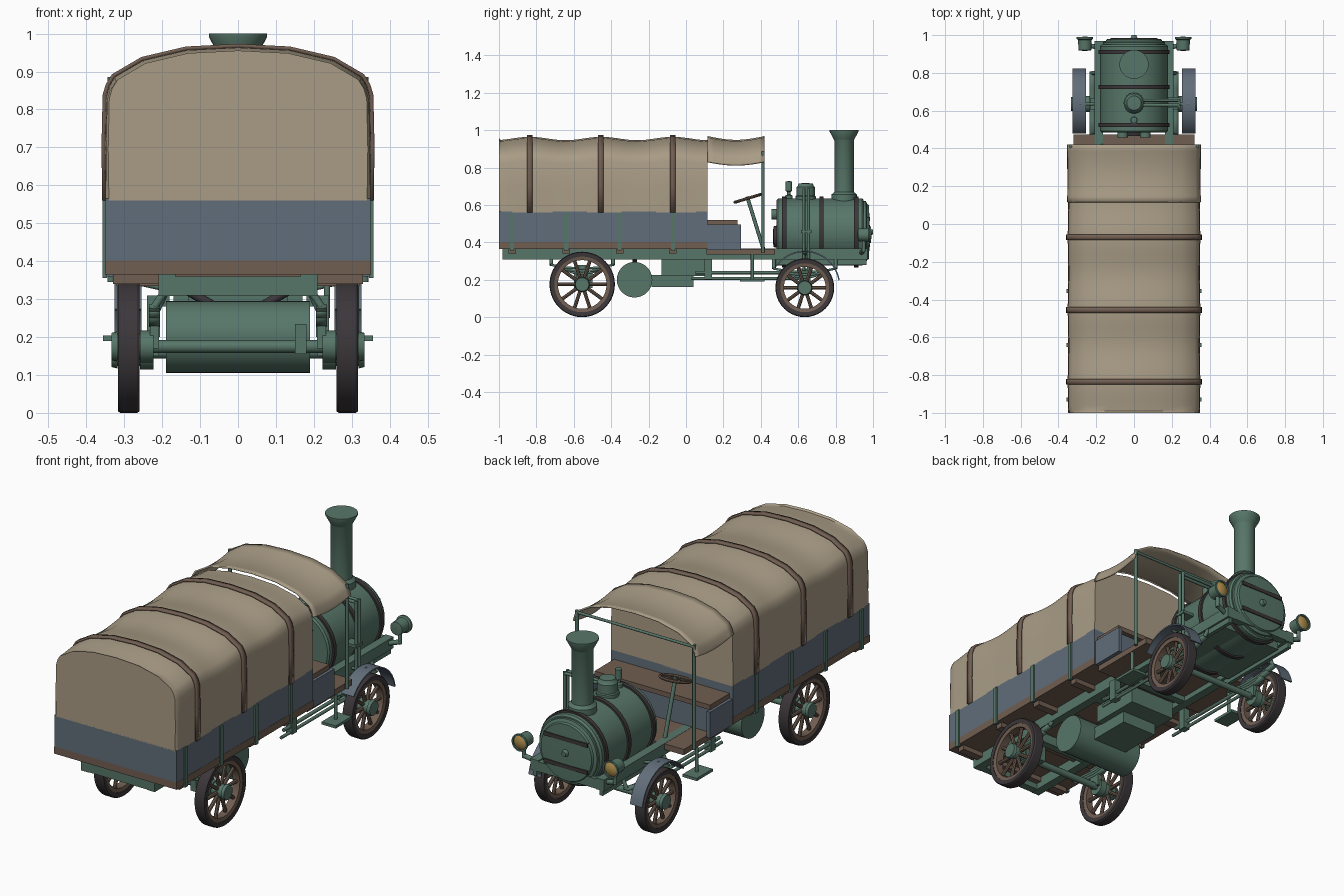
import bpy, bmesh, math
from mathutils import Vector

if "Cube" in bpy.data.objects:
    bpy.data.objects.remove(bpy.data.objects["Cube"])

def mat(name, r, g, b):
    m = bpy.data.materials.new(name)
    m.diffuse_color = (r, g, b, 1)
    m.use_nodes = True
    m.node_tree.nodes["Principled BSDF"].inputs["Base Color"].default_value = m.diffuse_color
    return m

GREEN = mat("green_paint", .095, .18, .14)
SLATE = mat("slate_panel", .12, .155, .195)
CANVAS = mat("canvas", .40, .335, .24)
WOOD = mat("wood", .165, .112, .083)
DARK = mat("dark_iron", .045, .038, .042)
AMBER = mat("amber_glass", .42, .26, .07)

def finish(name, bm, m):
    bmesh.ops.recalc_face_normals(bm, faces=bm.faces)
    me = bpy.data.meshes.new(name)
    bm.to_mesh(me)
    bm.free()
    me.materials.append(m)
    me.shade_smooth()
    me.set_sharp_from_angle(angle=math.radians(32))
    ob = bpy.data.objects.new(name, me)
    bpy.context.collection.objects.link(ob)
    return ob

def box(name, x0, x1, y0, y1, z0, z1, m, pair=False):
    for s in ((1, -1) if pair else (1,)):
        bm = bmesh.new()
        bmesh.ops.create_cube(bm, size=1)
        for v in bm.verts:
            v.co = (s * ((x0 + x1) / 2 + v.co.x * (x1 - x0)),
                    (y0 + y1) / 2 + v.co.y * (y1 - y0), (z0 + z1) / 2 + v.co.z * (z1 - z0))
        finish(name, bm, m)

def lathe(name, prof, origin, axis, m, seg=32, ring=False, a0=0, a1=360):
    """Revolve (radius, height) points about an axis through origin."""
    q = Vector(axis).to_track_quat('Z', 'Y')
    full = a1 - a0 >= 360
    n = seg if full else seg + 1
    bm = bmesh.new()
    rows = []
    for r, h in prof:
        k = 1 if r == 0 else n
        rows.append([bm.verts.new(Vector(origin) + q @ Vector((
            r * math.cos(math.radians(a0 + (a1 - a0) * i / seg)),
            r * math.sin(math.radians(a0 + (a1 - a0) * i / seg)), h))) for i in range(k)])
    pairs = list(zip(rows, rows[1:])) + ([(rows[-1], rows[0])] if ring else [])
    for a, b in pairs:
        for i in range(seg):
            j = (i + 1) % n
            f = [a[i % len(a)], a[j % len(a)], b[j % len(b)], b[i % len(b)]]
            bm.faces.new(list(dict.fromkeys(f)))
    if ring and not full:
        for i in (0, -1):
            bm.faces.new([r[i] for r in rows])
    return finish(name, bm, m)

def rod(name, a, b, r, m, seg=12):
    a, b = Vector(a), Vector(b)
    L = (b - a).length
    return lathe(name, [(0, 0), (r, 0), (r, L), (0, L)], a, b - a, m, seg)

def loft(name, sections, m, cap=False, thick=0):
    bm = bmesh.new()
    rows = [[bm.verts.new(p) for p in s] for s in sections]
    for a, b in zip(rows, rows[1:]):
        for i in range(len(a) - 1):
            bm.faces.new((a[i], a[i + 1], b[i + 1], b[i]))
    if cap:
        bm.faces.new(rows[0])
        bm.faces.new(rows[-1])
    ob = finish(name, bm, m)
    if thick:
        mod = ob.modifiers.new("thickness", 'SOLIDIFY')
        mod.thickness = thick
        mod.offset = 0
    return ob

# canvas tilt: arched section that sags between the hoops
HALF = [(.349, .56), (.351, .70), (.348, .835), (.340, .862), (.325, .886), (.25, .93), (.135, .957), (0, .964)]
def arch(y, grow=0, zmin=.56, sag=0, inset=0):
    h = [(x, max(z, zmin)) for x, z in HALF if z >= zmin or z > .69]
    pts = [(-x, z) for x, z in h] + [(x, z) for x, z in h[-2::-1]]
    out = []
    for x, z in pts:
        t = max(0, (z - .56) / .4)
        out.append((x * (1 + grow / .35 - inset - sag * .6 * math.sin(math.pi * min(t, 1))), y,
                    z + (grow - sag - inset * .35) * t))
    return out

HOOPS = (-.835, -.455, -.07)
def sag_at(y):
    return .018 * math.sin(math.pi * (y + .835) / .3825) ** 2
ys = [-.99 + 1.105 * i / 36 for i in range(37)]
loft("canvas_cover", [arch(-1, inset=.025)] + [arch(y, sag=sag_at(y)) for y in ys], CANVAS, cap=True)
loft("cab_canopy", [arch(.115 + .305 * i / 10, zmin=.83 - .006 * math.sin(math.pi * i / 10),
                         sag=.02 * math.sin(math.pi * i / 10)) for i in range(11)], CANVAS, thick=.008)
for y in HOOPS:
    loft("canvas_hoop", [arch(y - .015, .004), arch(y + .015, .004)], WOOD, thick=.01)

# cargo body
box("cargo_floor", -.35, .35, -1, .115, .365, .402, WOOD)
box("side_panel", .33, .349, -1, .115, .40, .565, SLATE, True)
box("end_panel", -.349, .349, -1, -.98, .40, .565, SLATE)
box("front_panel", -.349, .349, .095, .115, .40, .565, SLATE)
for y in (-.93, -.64, -.355, -.07):
    box("body_stake", .345, .357, y - .011, y + .011, .355, .56, GREEN, True)
    box("floor_bearer", -.33, .33, y - .02, y + .02, .34, .366, WOOD)

# driver cab
box("cab_floor", -.32, .32, .11, .475, .335, .365, WOOD)
box("cab_side", .325, .345, .115, .295, .36, .495, SLATE, True)
box("seat_box", -.325, .325, .115, .25, .365, .495, SLATE)
box("seat", -.33, .33, .115, .275, .495, .52, WOOD)
for s in (-1, 1):
    rod("canopy_post", (s * .335, .412, .345), (s * .335, .412, .885), .009, GREEN)
    rod("step_hanger", (s * .31, .355, .2), (s * .31, .355, .34), .009, GREEN)
box("step", .275, .356, .29, .42, .19, .204, GREEN, True)
rod("canopy_bar", (-.33, .412, .875), (.33, .412, .875), .007, GREEN)

# steering wheel
SW, DN = Vector((-.17, .33, .635)), Vector((0, .29, -.957))
lathe("steering_wheel", [(.072 + .008 * math.cos(t * math.pi / 4), .008 * math.sin(t * math.pi / 4))
                         for t in range(8)], SW, DN, WOOD, 28, ring=True)
for i in range(4):
    a = i * math.pi / 2 + .78
    d = DN.to_track_quat('Z', 'Y') @ Vector((math.cos(a), math.sin(a), 0))
    rod("steering_spoke", SW, SW + d * .07, .005, WOOD, 8)
rod("steering_column", SW - DN * .01, (-.17, .415, .36), .01, GREEN)

# chassis
box("chassis_rail", .165, .21, -.98, .97, .308, .366, GREEN, True)
for y in (-.98, -.6, -.1, .15, .93):
    box("cross_member", -.21, .21, y, y + .04, .31, .36, GREEN)
box("front_rail_plate", .18, .2, .47, .965, .28, .365, GREEN, True)
box("gearbox", -.13, .13, -.13, .14, .22, .31, GREEN)
box("sump", -.1, .1, -.185, .04, .16, .225, GREEN)
rod("water_tank", (-.19, -.275, .2), (.19, -.275, .2), .095, GREEN, 32)
for s in (-1, 1):
    rod("tank_hanger", (s * .06, -.275, .28), (s * .13, -.275, .32), .012, DARK)
    rod("upper_side_rod", (s * .225, .05, .238), (s * .225, .62, .238), .009, GREEN)
    rod("lower_side_rod", (s * .225, .03, .207), (s * .225, .62, .207), .008, GREEN)
box("rod_bracket", .205, .24, .10, .14, .2, .31, GREEN, True)
box("drive_sprocket_case", .15, .18, -.6, -.5, .155, .235, GREEN)

# wheels, axles, springs
def wheel(x, y, r, s):
    o, ax = (s * x, y, r), (s, 0, 0)
    lathe("tyre", [(r - .026, -.026), (r - .004, -.028), (r, -.022), (r, .022), (r - .004, .028), (r - .026, .026)],
          o, ax, DARK, 40, ring=True)
    lathe("wheel_rim", [(r - .045, -.02), (r - .024, -.024), (r - .024, .024), (r - .045, .02)], o, ax, WOOD, 40, ring=True)
    lathe("hub", [(0, -.065), (.042, -.065), (.042, -.03), (.034, -.03), (.034, .03), (.04, .03), (.036, .045), (0, .045)],
          o, ax, GREEN, 20)
    for i in range(10):
        a = 2 * math.pi * i / 10
        d = Vector((0, math.cos(a), math.sin(a)))
        rod("spoke", Vector(o) + d * .03, Vector(o) + d * (r - .035), .0095, WOOD, 8)

for s in (-1, 1):
    wheel(.288, -.555, .175, s)
    wheel(.288, .635, .157, s)
    for y, z, zt in ((-.555, .2, .28), (.635, .18, .26)):
        for k in range(3):
            L = .17 - .04 * k
            pts = [(y + L * t, zt - .014 * k - .02 * (1 - t * t)) for t in (-1, -.5, 0, .5, 1)]
            loft("leaf_spring", [[(s * .205, py, pz), (s * .235, py, pz)] for py, pz in pts], GREEN, thick=.012)
        box("spring_seat", .208, .232, y - .03, y + .03, z - .03, zt, GREEN, True) if s > 0 else None
        for e in (-1, 1):
            rod("spring_shackle", (s * .22, y + e * .165, zt), (s * .19, y + e * .165, .325), .01, GREEN)
    # mudguard: arc over each front wheel
    lathe("mudguard", [(.183, -.035), (.19, -.035), (.19, .035), (.183, .035)], (s * .29, .635, .165),
          (1, 0, 0), SLATE, 20, ring=True, a0=50 - 90 + 50, a1=145).name = "mudguard"
    rod("mudguard_stay", (s * .2, .635, .33), (s * .29, .635, .35), .008, GREEN)
rod("rear_axle", (-.27, -.555, .175), (.27, -.555, .175), .017, GREEN)
rod("front_axle", (-.27, .635, .16), (.27, .635, .16), .016, GREEN)

# boiler, along y
C = .455
lathe("boiler", [(0, .485), (.172, .485), (.18, .493), (.18, .94), (.172, .95), (0, .95)], (0, 0, C), (0, 1, 0), GREEN, 40)
for y in (.525, .725, .91):
    lathe("boiler_band", [(.178, y - .011), (.189, y - .011), (.189, y + .011), (.178, y + .011)],
          (0, 0, C), (0, 1, 0), DARK, 40, ring=True)
lathe("smokebox_door", [(.165, .94), (.165, .962), (.15, .968), (.145, .978), (0, .984)], (0, 0, C), (0, 1, 0), GREEN, 40)
for z in (-.07, .07):
    box("door_strap", -.125, .125, .97, .985, C + z - .01, C + z + .01, DARK)
lathe("door_knob", [(0, .97), (.018, .97), (.018, .985), (.012, 1), (0, 1)], (0, 0, C), (0, 1, 0), GREEN, 16)
box("boiler_saddle", -.17, .17, .52, .9, .29, .33, GREEN)
lathe("firebox_door", [(0, 0), (.06, 0), (.055, .02), (0, .022)], (0, .487, .43), (0, -1, 0), DARK, 20)
for x in (-.06, .06):
    lathe("gauge", [(0, 0), (.028, 0), (.028, .03), (0, .03)], (x, .487, .55), (0, -1, 0), GREEN, 16)

# chimney, steam dome, whistle
lathe("chimney", [(.068, .6), (.068, .655), (.052, .67), (.052, .945), (.056, .952), (.077, .992), (.077, 1), (0, 1)],
      (0, .845, 0), (0, 0, 1), GREEN, 32)
lathe("steam_dome", [(.055, .6), (.055, .645), (.05, .65), (.05, .695), (.042, .703), (.038, .715), (0, .717)],
      (0, .64, 0), (0, 0, 1), GREEN, 24)
lathe("whistle", [(.02, .61), (.02, .65), (.01, .655), (.01, .67), (.017, .675), (.017, .725), (0, .728)],
      (0, .55, 0), (0, 0, 1), GREEN, 16)

# steam pipes down the right side
for y in (.63, .655):
    rod("steam_pipe_top", (.03, y, .68), (.235, y, .68), .008, GREEN)
    rod("steam_pipe_down", (.235, y, .688), (.235, y, .25), .008, GREEN)
box("pipe_clip", .18, .245, .615, .67, .45, .465, GREEN)

# headlamps on brackets
for s in (-1, 1):
    rod("lamp_bracket", (s * .19, .935, .34), (s * .26, .95, .36), .012, GREEN)
    rod("lamp_post", (s * .26, .95, .35), (s * .26, .95, .41), .01, GREEN)
    lathe("headlamp", [(0, .915), (.034, .92), (.036, .975), (.044, .98), (.044, .99), (.036, .99), (.036, .98), (0, .98)],
          (s * .26, 0, .44), (0, 1, 0), GREEN, 24)
    lathe("lamp_glass", [(.036, .982), (.025, .99), (0, .993)], (s * .26, 0, .44), (0, 1, 0), AMBER, 24)
